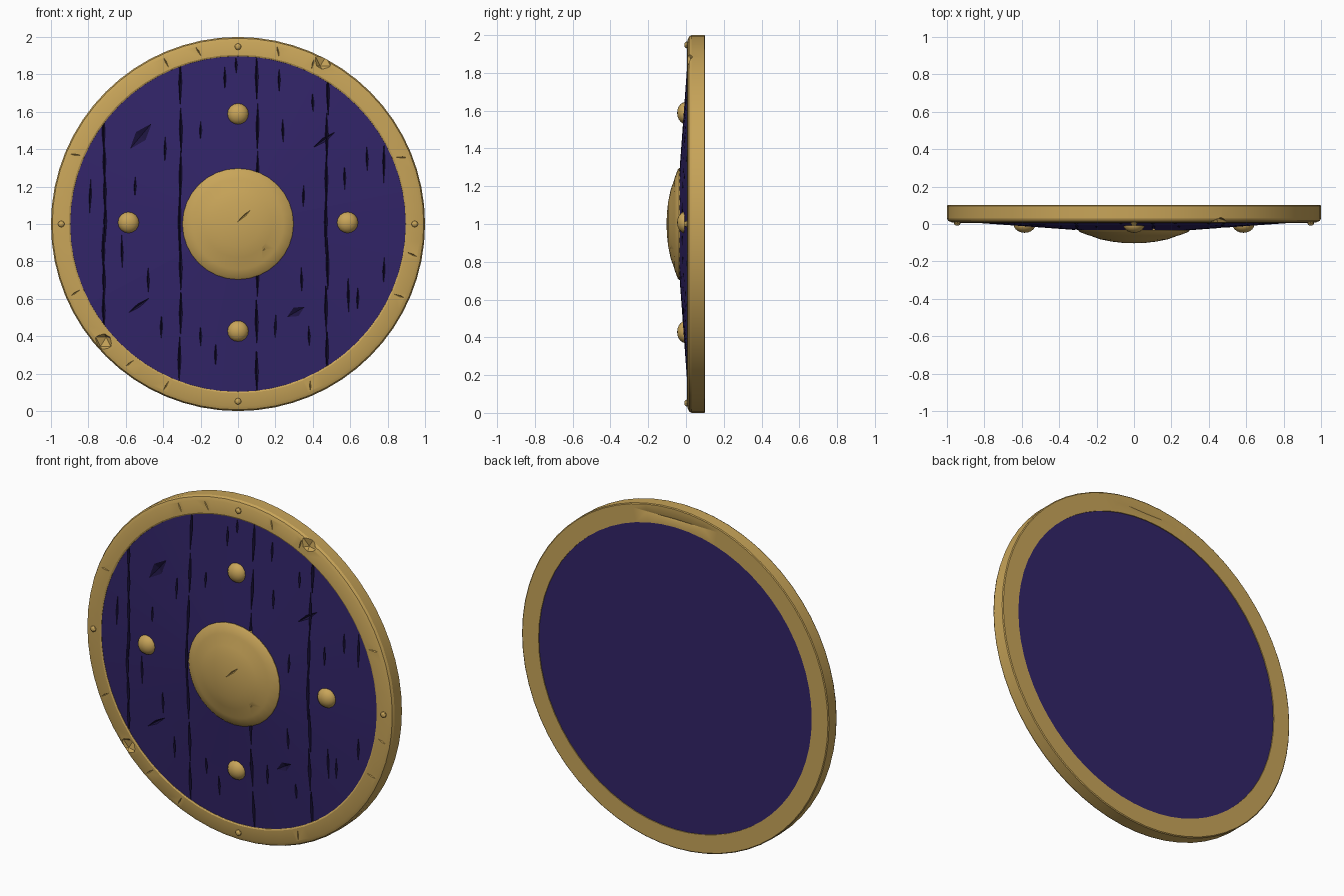
import bpy, bmesh, random
from math import radians, sin, cos, pi
from mathutils import Matrix, Vector

cube = bpy.data.objects.get("Cube")
if cube:
    bpy.data.objects.remove(cube)
random.seed(4)
CENTRE = Vector((0, 0, 1))


def material(name, colour):
    m = bpy.data.materials.new(name)
    m.use_nodes = True
    m.diffuse_color = (*colour, 1)
    m.node_tree.nodes["Principled BSDF"].inputs["Base Color"].default_value = (*colour, 1)
    return m


gold = material("aged gold", (0.58, 0.375, 0.1))
purple = material("purple wood", (0.032, 0.018, 0.14))
dark = material("dark groove", (0.012, 0.007, 0.05))


def make_object(name, bm, mats):
    bmesh.ops.recalc_face_normals(bm, faces=bm.faces)
    mesh = bpy.data.meshes.new(name)
    bm.to_mesh(mesh)
    bm.free()
    for m in mats:
        mesh.materials.append(m)
    obj = bpy.data.objects.new(name, mesh)
    bpy.context.collection.objects.link(obj)
    return obj


def smooth(obj, angle):
    bpy.ops.object.select_all(action="DESELECT")
    obj.select_set(True)
    bpy.context.view_layer.objects.active = obj
    bpy.ops.object.shade_smooth_by_angle(angle=radians(angle))


def lathe(name, profile, steps, mats, closed=False):
    """Turn a (radius, y) profile about the shield's axis."""
    bm = bmesh.new()
    vs = [bm.verts.new((r, y, 1)) for r, y in profile]
    pairs = list(zip(vs, vs[1:])) + ([(vs[-1], vs[0])] if closed else [])
    edges = [bm.edges.new(p) for p in pairs]
    bmesh.ops.spin(bm, geom=vs + edges, cent=CENTRE, axis=(0, 1, 0),
                   angle=2 * pi, steps=steps, use_merge=True)
    bmesh.ops.remove_doubles(bm, verts=bm.verts, dist=1e-5)
    return make_object(name, bm, mats)


def add_notch(bm, x, y, z, length, width, depth, angle=0):
    """Add an eight-sided splinter, upright at angle 0, leaning to +x."""
    turn = (Matrix.Translation((x, y, z)) @ Matrix.Rotation(radians(angle), 4, "Y")
            @ Matrix.Diagonal((width, depth, length / 2, 1)))
    ring = [bm.verts.new(turn @ Vector(p)) for p in ((1, 0, 0), (0, 1, 0), (-1, 0, 0), (0, -1, 0))]
    tips = [bm.verts.new(turn @ Vector((0, 0, s))) for s in (1, -1)]
    for tip in tips:
        for i in range(4):
            f = bm.faces.new((ring[i], ring[(i + 1) % 4], tip))
            f.material_index = 1


def add_dent(bm, x, y, z, radius):
    bmesh.ops.create_icosphere(bm, subdivisions=1, radius=radius,
                               matrix=Matrix.Translation((x, y, z)))


def carve(obj, bm):
    """Cut the notches out of a part and drop the cutter."""
    cutter = make_object("cutter", bm, list(obj.data.materials))
    cutter.hide_render = True
    mod = obj.modifiers.new("wear", "BOOLEAN")
    mod.operation, mod.solver, mod.object = "DIFFERENCE", "EXACT", cutter
    mod.use_self = True
    graph = bpy.context.evaluated_depsgraph_get()
    result = bpy.data.meshes.new_from_object(obj.evaluated_get(graph))
    obj.modifiers.clear()
    obj.data = result
    bpy.data.objects.remove(cutter)


def wood_y(x, z):
    """Height of the bowed front of the boards."""
    r = Vector((x, z - 1)).length
    return -0.033 + max(r - 0.3, 0) * 0.073


# Bowed wooden disc
boards = lathe("wooden_boards", [(0, -0.04), (0.3, -0.033), (0.6, -0.011), (0.92, 0.012),
                                 (0.92, 0.096), (0, 0.096)], 64, [purple, dark])
wear = bmesh.new()

# Plank seams, each a chain of overlapping splinters
for x, low, high in ((-0.715, 0.46, 1.57), (-0.31, 0.15, 1.88),
                     (0.1, 0.08, 1.92), (0.475, 0.2, 1.82)):
    count = 7
    step = (high - low) / count
    for i in range(count):
        px = x + random.uniform(-0.006, 0.006)
        pz = low + (i + 0.5) * step
        add_notch(wear, px, wood_y(px, pz), pz, step * 1.7, 0.009, 0.02,
                  random.uniform(-1, 1))

# Short grain cracks
for x, z, length in ((-0.07, 1.78, 0.2), (-0.01, 1.85, 0.12), (-0.39, 1.4, 0.2), (-0.62, 0.85, 0.2),
                     (-0.48, 0.7, 0.18), (-0.41, 0.45, 0.2), (-0.2, 0.4, 0.16), (-0.12, 0.3, 0.2),
                     (0.2, 0.45, 0.2), (0.34, 0.7, 0.18), (0.38, 0.4, 0.15), (0.59, 0.62, 0.3),
                     (0.64, 0.6, 0.16), (0.78, 1.33, 0.3), (0.69, 1.35, 0.16), (0.57, 1.25, 0.15),
                     (0.24, 1.5, 0.2), (0.22, 1.77, 0.2), (0.4, 1.65, 0.15), (-0.2, 1.5, 0.14),
                     (0.78, 0.75, 0.16), (-0.79, 1.15, 0.2), (-0.55, 1.2, 0.12), (0.35, 1.15, 0.14)):
    add_notch(wear, x, wood_y(x, z), z, length, 0.007, 0.012, random.uniform(-2, 2))

# Diagonal blade scratches and wide chips
for x, z, length, width, angle in ((0.46, 1.45, 0.23, 0.012, 55), (-0.53, 0.565, 0.22, 0.01, 55),
                                   (-0.52, 1.47, 0.18, 0.04, 40), (0.31, 0.53, 0.11, 0.03, 60)):
    add_notch(wear, x, wood_y(x, z), z, length, width, 0.014, angle)
carve(boards, wear)

# Metal rim
rim = lathe("metal_rim", [(0.893, 0.03), (0.897, 0.009), (0.905, 0.005), (0.975, 0.009),
                          (0.993, 0.017), (1, 0.03), (1, 0.097), (0.995, 0.101),
                          (0.89, 0.101), (0.89, 0.09)], 64, [gold], closed=True)
wear = bmesh.new()
for angle in (13, 25, 68, 100, 114, 156, 204, 218, 247, 293, 336, 347):
    a = radians(angle)
    add_notch(wear, 0.95 * sin(a), 0.006, 1 + 0.95 * cos(a), 0.07, 0.005, 0.008,
              angle + random.uniform(-25, 25))
add_dent(wear, 0.455, -0.012, 1.87, 0.055)
add_dent(wear, -0.72, -0.012, 0.37, 0.055)
add_notch(wear, 0, 0.101, 1.935, 0.55, 0.012, 0.006, 90)
for f in wear.faces:
    f.material_index = 0
carve(rim, wear)
smooth(rim, 28)

# Central boss with a flat flange
boss = lathe("centre_boss", [(0, -0.103), (0.06, -0.101), (0.12, -0.094), (0.18, -0.082),
                             (0.235, -0.062), (0.245, -0.06), (0.29, -0.043), (0.297, -0.036),
                             (0.297, -0.01), (0, -0.01)], 32, [gold])
wear = bmesh.new()
add_notch(wear, 0.04, -0.101, 1.05, 0.16, 0.006, 0.008, 48)
add_notch(wear, 0.13, -0.103, 1.14, 0.06, 0.005, 0.02, 48)
add_notch(wear, 0.14, -0.088, 0.865, 0.1, 0.026, 0.014, 50)
for f in wear.faces:
    f.material_index = 0
carve(boss, wear)
smooth(boss, 25)


def stud(name, x, y, z, radius, depth, segments, rings):
    bm = bmesh.new()
    bmesh.ops.create_uvsphere(bm, u_segments=segments, v_segments=rings, radius=1)
    bm.transform(Matrix.Translation((x, y, z)) @ Matrix.Diagonal((radius, depth, radius, 1))
                 @ Matrix.Rotation(pi / 2, 4, "X"))
    return make_object(name, bm, [gold])


# Four domed studs on the wood and four small rivets on the rim
for side, dx, dz in (("left", 1, 0), ("right", -1, 0), ("top", 0, 1), ("bottom", 0, -1)):
    smooth(stud(side + "_stud", 0.585 * dx, -0.003, 1.008 + 0.58 * dz, 0.058, 0.044, 16, 10), 30)
    stud(side + "_rivet", 0.945 * dx, 0.004, 1 + 0.948 * dz, 0.018, 0.013, 8, 6)
